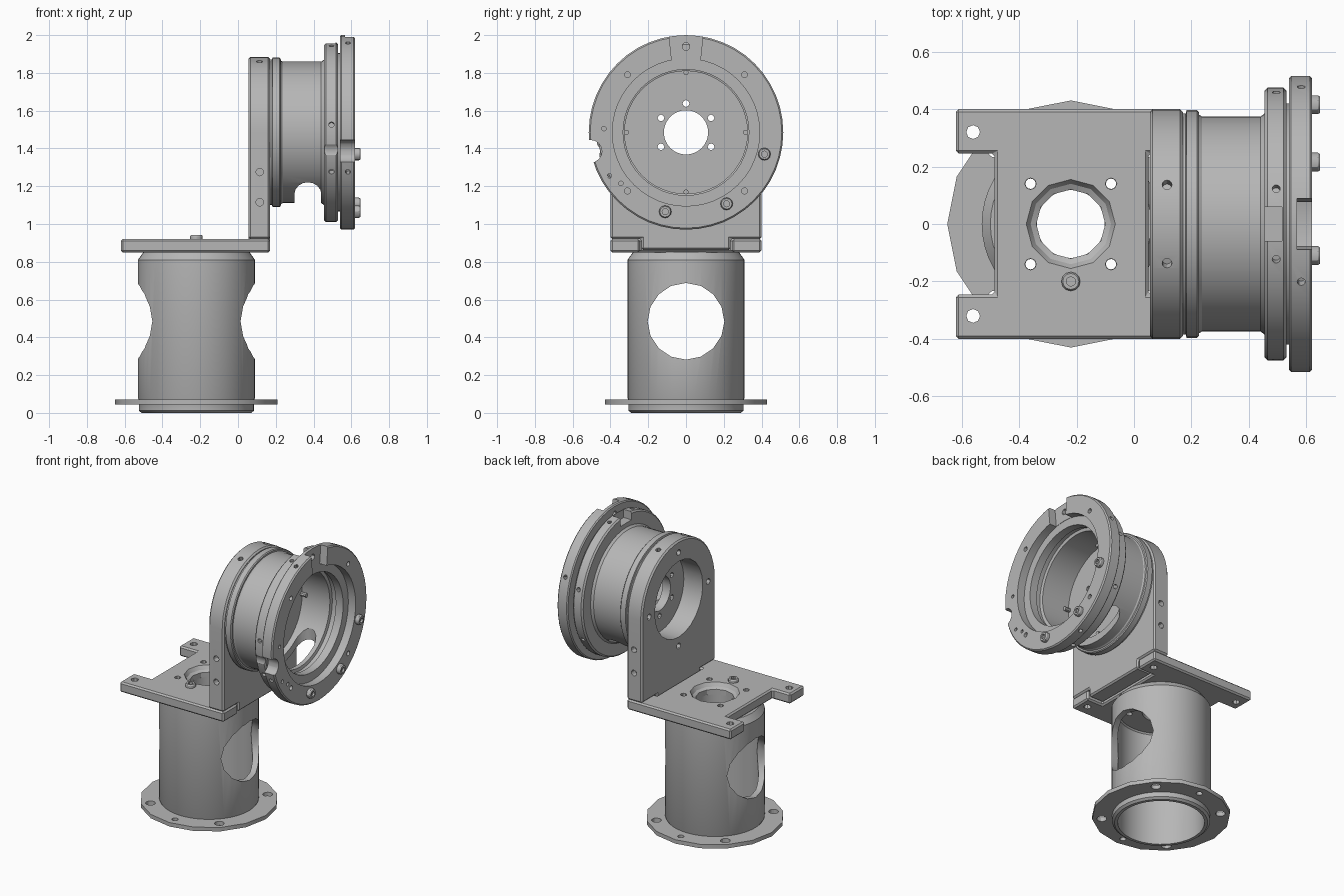
import bpy, bmesh
from math import pi, sin, cos
from mathutils import Matrix, Vector

if "Cube" in bpy.data.objects:
    bpy.data.objects.remove(bpy.data.objects["Cube"], do_unlink=True)

metal = bpy.data.materials.new("grey metal")
metal.use_nodes = True
GREY = (0.47, 0.47, 0.47, 1)
metal.diffuse_color = GREY
metal.node_tree.nodes["Principled BSDF"].inputs["Base Color"].default_value = GREY

# Shared axes: vertical tube, and horizontal housing along x
TUBE = Vector((-0.22, 0, 0))
HUB_Z = 1.485
HUB = Vector((0, 0, HUB_Z))
TURN = {"z": Matrix.Identity(4),
        "x": Matrix.Rotation(pi / 2, 4, "Y"),
        "y": Matrix.Rotation(-pi / 2, 4, "X")}


def finish(name, bm):
    bmesh.ops.recalc_face_normals(bm, faces=bm.faces)
    mesh = bpy.data.meshes.new(name)
    bm.to_mesh(mesh)
    bm.free()
    mesh.materials.append(metal)
    obj = bpy.data.objects.new(name, mesh)
    bpy.context.collection.objects.link(obj)
    return obj


def lathe(name, profile, centre, axis="z", sides=48):
    """Revolve a closed (radius, along) profile round an axis."""
    bm = bmesh.new()
    place = Matrix.Translation(centre) @ TURN[axis]
    rings = []
    for i in range(sides):
        a = 2 * pi * i / sides
        rings.append([bm.verts.new(place @ Vector((r * cos(a), r * sin(a), h)))
                      for r, h in profile])
    count = len(profile)
    for i in range(sides):
        p, q = rings[i], rings[(i + 1) % sides]
        for j in range(count):
            k = (j + 1) % count
            bm.faces.new((p[j], p[k], q[k], q[j]))
    return finish(name, bm)


def prism(name, outline, low, high, axis="z"):
    """Extrude an outline: (x, y) along z or (y, z) along x."""
    bm = bmesh.new()
    ends = []
    for h in (low, high):
        ends.append([bm.verts.new((u, v, h) if axis == "z" else (h, u, v))
                     for u, v in outline])
    bm.faces.new(ends[0])
    bm.faces.new(ends[1])
    n = len(outline)
    for i in range(n):
        j = (i + 1) % n
        bm.faces.new((ends[0][i], ends[0][j], ends[1][j], ends[1][i]))
    return finish(name, bm)


def rod(name, centre, radius, length, axis="z", sides=12, aim=None):
    bm = bmesh.new()
    turn = TURN[axis]
    if aim is not None:
        turn = Vector(aim).to_track_quat("Z", "Y").to_matrix().to_4x4()
    bmesh.ops.create_cone(bm, cap_ends=True, segments=sides, radius1=radius,
                          radius2=radius, depth=length,
                          matrix=Matrix.Translation(centre) @ turn)
    return finish(name, bm)


def apply(obj, mod):
    bpy.context.view_layer.objects.active = obj
    with bpy.context.temp_override(object=obj, active_object=obj):
        bpy.ops.object.modifier_apply(modifier=mod.name)


def bevel(obj, width):
    mod = obj.modifiers.new("edge", "BEVEL")
    mod.width, mod.segments, mod.limit_method = width, 1, "ANGLE"
    apply(obj, mod)


def cut(obj, cutters):
    for cutter in cutters:
        mod = obj.modifiers.new("cut", "BOOLEAN")
        mod.operation, mod.solver, mod.object = "DIFFERENCE", "EXACT", cutter
        apply(obj, mod)
        bpy.data.objects.remove(cutter, do_unlink=True)


def hub_point(x, radius, degrees):
    a = degrees * pi / 180
    return HUB + Vector((x, radius * cos(a), radius * sin(a)))


def edge_hole(x, radius, degrees, size=0.014):
    """Short radial drilling in the rim of a housing ring."""
    spot = hub_point(x, radius, degrees)
    return rod("drill", spot, size, 0.08, aim=hub_point(0, 1, degrees) - HUB)


# Vertical tube with cap and side openings
tube = lathe("vertical_tube", [
    (.29, 0), (.305, .012), (.305, .07), (.31, .08), (.31, .81), (.28, .852),
    (.118, .852), (.118, .79), (.262, .79), (.27, .78), (.27, 0)], TUBE)
cut(tube, [rod("window", TUBE + Vector((0, 0, .485)), .203, 1, "x", 16)]
    + [rod("drill", TUBE + Vector((sx * .14, sy * .14, .82)), .018, .2)
       for sx in (-1, 1) for sy in (-1, 1)])

# Foot flange with bolt circle
flange = lathe("foot_flange", [(.43, .045), (.43, .072), (.3, .072), (.3, .045)],
               TUBE, sides=16)
cut(flange, [rod("drill", TUBE + Vector((.37 * cos(a), .37 * sin(a), .06)), r, .2)
             for a, r in [(pi / 4 + k * pi / 2, .031) for k in range(4)]
             + [(pi / 2, .02), (-pi / 2, .02)]])

# Horizontal plate, notched at both ends
half = [(-.485, .245), (-.62, .245), (-.62, .4), (.17, .4), (.17, .245), (.05, .245)]
plate = prism("base_plate", half + [(x, -y) for x, y in reversed(half)], .85, .92)
bevel(plate, .01)
cut(plate, [lathe("bore", [(.001, .8), (.12, .8), (.12, .885), (.14, .895),
                           (.158, .925), (.158, 1), (.001, 1)], TUBE, sides=12),
            rod("bore_core", TUBE + Vector((0, 0, .9)), .02, .4)]
    + [rod("drill", (x, y, .9), .024, .3, sides=8)
       for x in (-.56, .11) for y in (-.32, .32)]
    + [rod("drill", TUBE + Vector((sx * .14, sy * .14, .9)), .02, .3, sides=8)
       for sx in (-1, 1) for sy in (-1, 1)])

# Upright plate with round top, foot tab and bore
arc = [(.4 * cos(pi * i / 24), HUB_Z + .4 * sin(pi * i / 24)) for i in range(25)]
upright = prism("upright_plate", [(-.235, .92), (-.235, .862), (.235, .862),
                                  (.235, .92), (.4, .92)] + arc + [(-.4, .92)],
                .055, .17, "x")
bevel(upright, .01)
cut(upright, [rod("bore", hub_point(.1, 0, 0), .26, .3, "x", 24)]
    + [rod("drill", hub_point(.1, .32, 90 * k), .02, .3, "x") for k in range(4)]
    + [rod("drill", (.115, s * .4, z), .02, .08, "y")
       for s in (-1, 1) for z in (1.115, 1.275)]
    + [edge_hole(.115, .4, d, .017) for d in (70, 110)])

# Cup-shaped housing with collar and rear flange
housing = lathe("housing", [
    (.385, .165), (.385, .18), (.396, .183), (.396, .22), (.39, .226), (.38, .227),
    (.374, .237), (.374, .44), (.385, .455), (.465, .455), (.475, .465), (.475, .52),
    (.465, .53), (.42, .53), (.42, .565), (.333, .565), (.333, .51), (.345, .505),
    (.345, .475), (.325, .47), (.325, .26), (.117, .26), (.117, .2), (.262, .2),
    (.262, .165)], HUB, "x")
slot = [(.37 + .07 * cos(pi * i / 8), .195 + .07 * sin(pi * i / 8)) for i in range(9)]
slot += [(.74 - x, -y) for x, y in slot]
cut(housing, [prism("slot", slot, .95, 1.4),
              prism("notch", [(-.06, 1.9), (.06, 1.9), (.06, 2.1), (-.06, 2.1)],
                    .4, .515, "x"),
              rod("scoop", (.5, -.505, 1.385), .05, .1, "x", 16)]
    + [rod("drill", hub_point(.23, .153, 30 + 60 * k), .018, .2, "x", 8)
       for k in range(6)]
    + [edge_hole(.495, .475, d) for d in (15, 75, 105, 175, 206, 270, 330)])

# Front ring with keyway, scoop and drillings
ring = lathe("front_ring", [(.39, .54), (.508, .54), (.515, .547), (.515, .612),
                            (.507, .62), (.39, .62)], HUB, "x")
cut(ring, [prism("keyway", [(-.073, 1.84), (.073, 1.84), (.1, 2.1), (-.1, 2.1)],
                 .567, .7, "x"),
           rod("scoop", (.58, -.505, 1.385), .06, .2, "x", 16)]
    + [rod("drill", (.58, y, z), r, .2, "x") for y, z, r in [
        (0, 1.94, .02), (-.31, 1.79, .016), (.31, 1.79, .016), (-.31, 1.175, .016),
        (.31, 1.175, .016), (-.435, 1.505, .012), (-.405, 1.255, .012),
        (-.345, 1.215, .012)]]
    + [edge_hole(.582, .515, d) for d in (22, 113, 204, 290)])

# Socket-head screws
HEAD = [(.016, -.03), (.033, -.03), (.033, .02), (.028, .028), (.016, .028)]
for i, (y, z) in enumerate([(.415, 1.37), (.215, 1.107), (-.11, 1.065)]):
    lathe(f"ring_screw_{i + 1}", HEAD, (.62, y, z), "x", 12)
    rod(f"ring_screw_core_{i + 1}", (.615, y, z), .02, .04, "x")
lathe("plate_screw", HEAD, (-.22, -.2, .915), "z", 12)
rod("plate_screw_core", (-.22, -.2, .91), .02, .03)

# Short studs inside the housing
for k in range(4):
    rod(f"inner_stud_{k + 1}", hub_point(.275, .316, 90 * k), .014, .05, "x", 8)

# Smooth round walls, keep machined edges sharp
bpy.ops.object.select_all(action="DESELECT")
for obj in bpy.context.collection.objects:
    if obj.type == "MESH" and metal.name in obj.data.materials:
        obj.select_set(True)
        bpy.context.view_layer.objects.active = obj
bpy.ops.object.shade_smooth_by_angle(angle=pi / 6)
